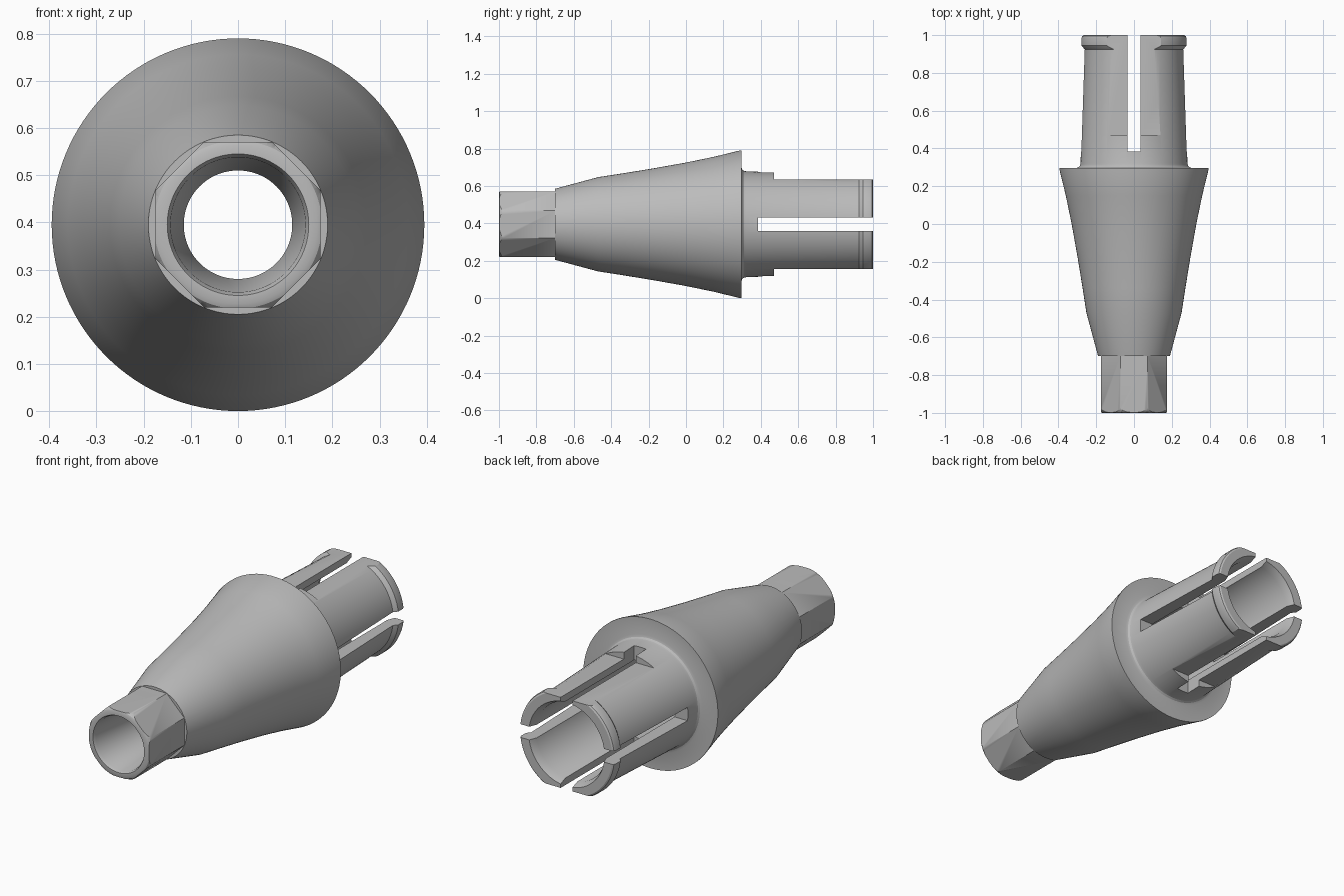
import bpy, bmesh
from math import cos, sin, pi, radians
from mathutils import Matrix, Vector

AXIS_Z = 0.395

cube = bpy.data.objects.get("Cube")
if cube:
    bpy.data.objects.remove(cube, do_unlink=True)

steel = bpy.data.materials.new("grey_metal")
steel.use_nodes = True
grey = (0.5, 0.5, 0.5, 1)
steel.diffuse_color = grey
steel.node_tree.nodes["Principled BSDF"].inputs["Base Color"].default_value = grey


def finish(name, bm):
    bmesh.ops.recalc_face_normals(bm, faces=bm.faces)
    mesh = bpy.data.meshes.new(name)
    bm.to_mesh(mesh)
    bm.free()
    mesh.materials.append(steel)
    obj = bpy.data.objects.new(name, mesh)
    bpy.context.collection.objects.link(obj)
    return obj


def lathe(name, profile, steps, phase=0.0):
    """Turn a closed (radius, y) profile around the long axis."""
    bm = bmesh.new()
    rings = []
    for i in range(steps):
        a = phase + 2 * pi * i / steps
        rings.append([bm.verts.new((r * cos(a), y, AXIS_Z + r * sin(a))) for r, y in profile])
    n = len(profile)
    for i in range(steps):
        p, q = rings[i], rings[(i + 1) % steps]
        for j in range(n):
            k = (j + 1) % n
            bm.faces.new((p[j], p[k], q[k], q[j]))
    return finish(name, bm)


def box(name, centre, size):
    bm = bmesh.new()
    matrix = Matrix.Translation(Vector(centre)) @ Matrix.Diagonal((*size, 1))
    bmesh.ops.create_cube(bm, size=1, matrix=matrix)
    return finish(name, bm)


# Turned body: outside from front to back, then the bore from back to front
outside = [(0.168, -1), (0.178, -0.996), (0.186, -0.985), (0.19, -0.97),
           (0.19, -0.7), (0.252, -0.47), (0.272, -0.34), (0.298, -0.18),
           (0.33, 0), (0.361, 0.15), (0.395, 0.29), (0.395, 0.297),
           (0.305, 0.297), (0.293, 0.301), (0.286, 0.309), (0.283, 0.322),
           (0.263, 0.925), (0.27, 0.932), (0.28, 0.945), (0.28, 0.985),
           (0.276, 0.995), (0.268, 1)]
bore = [(0.222, 1), (0.206, 0.96), (0.205, -0.25), (0.115, -0.32),
        (0.115, -0.6), (0.143, -0.985), (0.15, -1)]
body = lathe("abutment_body", outside + bore, 128)

# Cutters: octagonal end, two crossing slots, flats above and below
apothem = 0.175 / cos(pi / 8)
cutters = [lathe("octagon_cutter",
                 [(apothem, -1.1), (0.4, -1.1), (0.4, -0.7), (apothem, -0.7)], 8, pi / 8),
           box("side_slot_cutter", (0, 0.785, AXIS_Z), (1, 0.8, 0.07)),
           box("top_slot_cutter", (0, 0.785, AXIS_Z), (0.07, 0.8, 1))]
for side in (1, -1):
    cutters.append(box("flat_cutter", (0, 0.87, AXIS_Z + side * 0.34), (1, 0.8, 0.2)))

bpy.context.view_layer.objects.active = body
for cutter in cutters:
    mod = body.modifiers.new(cutter.name, "BOOLEAN")
    mod.operation = "DIFFERENCE"
    mod.solver = "EXACT"
    mod.object = cutter
    bpy.ops.object.modifier_apply(modifier=mod.name)
    bpy.data.objects.remove(cutter, do_unlink=True)

bpy.ops.object.select_all(action="DESELECT")
body.select_set(True)
bpy.ops.object.shade_smooth_by_angle(angle=radians(28))
